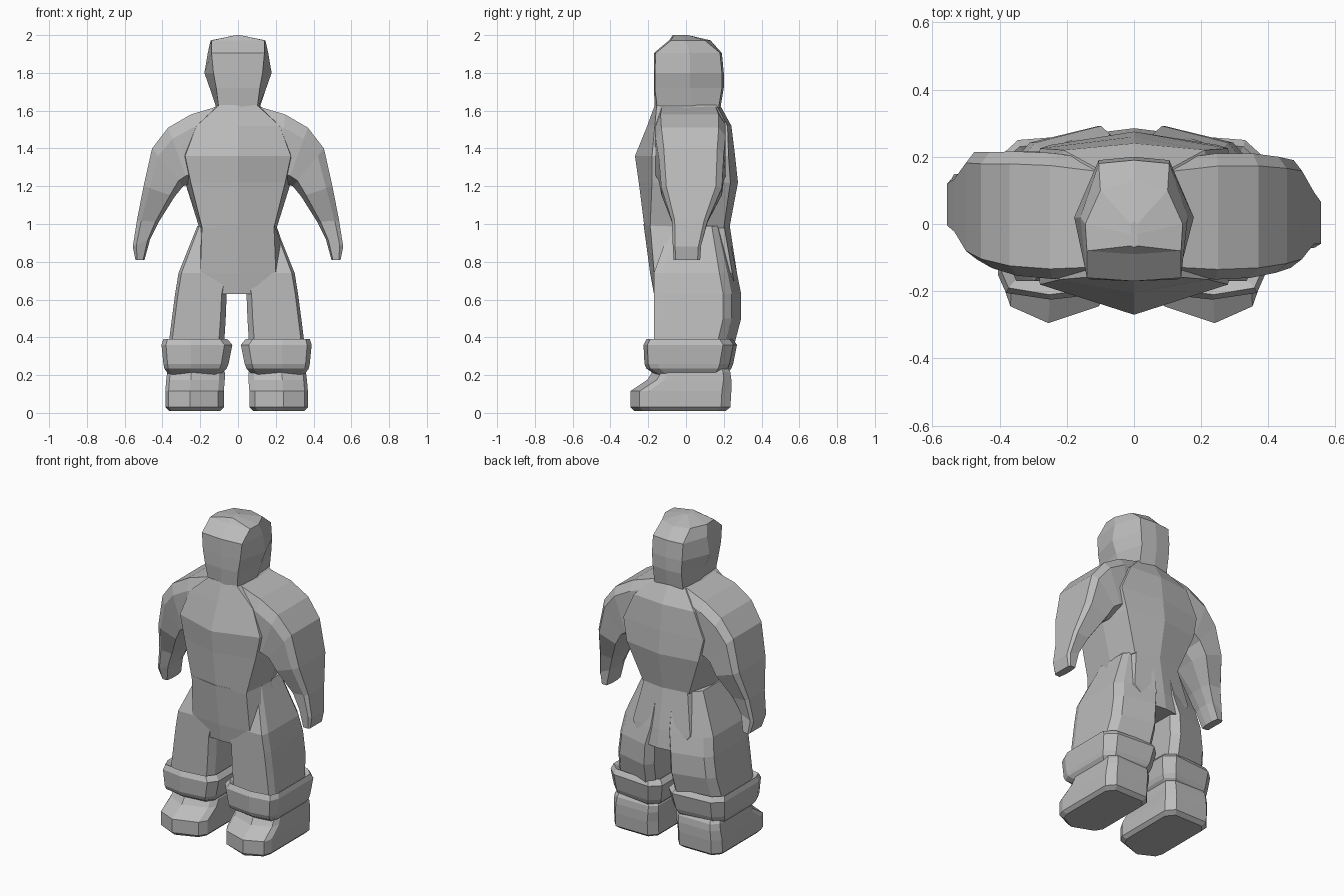
import bpy
import bmesh
from mathutils import Vector

cube = bpy.data.objects.get("Cube")
if cube:
    bpy.data.objects.remove(cube, do_unlink=True)

# one plain colour for the whole figure
grey = bpy.data.materials.new("plain_grey")
grey.use_nodes = True
tone = (0.5, 0.5, 0.5, 1)
grey.diffuse_color = tone
grey.node_tree.nodes["Principled BSDF"].inputs["Base Color"].default_value = tone


def loft(name, rings):
    """Skin a list of equal-length rings and cap both ends."""
    bm = bmesh.new()
    loops = [[bm.verts.new(p) for p in ring] for ring in rings]
    for low, high in zip(loops, loops[1:]):
        for i in range(len(low)):
            j = (i + 1) % len(low)
            bm.faces.new((low[i], low[j], high[j], high[i]))
    bm.faces.new(loops[0])
    bm.faces.new(loops[-1])
    bmesh.ops.recalc_face_normals(bm, faces=bm.faces)
    mesh = bpy.data.meshes.new(name)
    bm.to_mesh(mesh)
    bm.free()
    mesh.materials.append(grey)
    obj = bpy.data.objects.new(name, mesh)
    bpy.context.collection.objects.link(obj)
    return obj


def body_ring(z, fx, sx, bx, fc, fs, sy, bs, bc):
    """Symmetric eight-point ring: front, side and back half widths, then depths."""
    return [Vector(p) for p in (
        (0, fc, z), (fx, fs, z), (sx, sy, z), (bx, bs, z),
        (0, bc, z), (-bx, bs, z), (-sx, sy, z), (-fx, fs, z))]


def limb_ring(z, x0, x1, y0, y1, side, cut, tip=0.0, slope=0.0):
    """Box with cut corners, a front tip and a back that slopes away outward."""
    w, d = (x1 - x0) * cut, (y1 - y0) * cut * 0.7
    pts = [(x0 + 0.58 * (x1 - x0), y0 - tip), (x1 - w * 0.4, y0 + tip),
           (x1, y0 + d + tip), (x1, y1 - d - slope), (x1 - w, y1 - slope),
           (x0 + w, y1), (x0, y1 - d), (x0, y0 + d + tip), (x0 + w * 0.7, y0 + tip)]
    offset = 0.015 if side < 0 else 0.0
    return [Vector((side * (x + offset), y, z)) for x, y in pts]


def arm_ring(inner, outer, y0, y1, side, back):
    """Slice across the arm, flat on the outside, between two points."""
    a, b = Vector((inner[0], 0, inner[1])), Vector((outer[0], 0, outer[1]))
    ring = []
    for t, k in ((0, .3), (0, .7), (.15, 1), (.85, 1), (1, .9), (1, .08), (.8, 0), (.15, 0)):
        p = a.lerp(b, t)
        ring.append(Vector((side * p.x, y0 + k * (y1 - y0) + back, p.z)))
    return ring


# head
loft("head", [body_ring(*r) for r in (
    (1.60, .10, .11, .10, -.165, -.15, .02, .17, .18),
    (1.72, .115, .15, .10, -.17, -.165, .02, .19, .20),
    (1.80, .13, .178, .105, -.17, -.165, .02, .19, .20),
    (1.905, .14, .16, .105, -.17, -.16, .02, .18, .19),
    (1.972, .14, .145, .10, -.09, -.08, 0, .10, .13),
    (2.00, .01, .01, .01, -.07, -.065, -.03, 0, .01))])

# torso from neck to waist
loft("torso", [body_ring(*r) for r in (
    (1.63, .10, .11, .10, -.165, -.155, .02, .16, .18),
    (1.52, .22, .25, .21, -.205, -.165, .03, .22, .24),
    (1.36, .28, .30, .28, -.27, -.18, .03, .225, .26),
    (1.22, .25, .28, .25, -.25, -.18, .05, .235, .275),
    (0.98, .19, .205, .16, -.22, -.19, .03, .20, .23))])

# trouser top from waist to crotch
loft("pelvis", [body_ring(*r) for r in (
    (1.00, .19, .20, .15, -.225, -.19, .03, .20, .23),
    (0.74, .20, .29, .20, -.19, -.168, .03, .245, .27),
    (0.63, .14, .26, .12, -.17, -.16, .03, .27, .285))])

for label, side in (("left", 1), ("right", -1)):
    # shoulder, arm and hand; the right arm swings slightly back
    slices = (
        ((.08, 1.25), (.10, 1.625), -.155, .19),
        ((.22, 1.22), (.25, 1.58), -.165, .21),
        ((.26, 1.21), (.37, 1.51), -.16, .21),
        ((.29, 1.20), (.455, 1.40), -.145, .20),
        ((.335, 1.145), (.50, 1.20), -.13, .19),
        ((.42, 1.01), (.535, 1.02), -.075, .115),
        ((.465, .92), (.557, .88), -.07, .08),
        ((.495, .81), (.543, .81), -.065, .075))
    loft(label + "_arm", [
        arm_ring(*s, side, 0.0015 * i * i if side < 0 else 0.0)
        for i, s in enumerate(slices)])

    # trouser leg, leaning out from the waist
    loft(label + "_leg", [limb_ring(*r, side, cut=.14, slope=.05) for r in (
        (.99, .02, .20, -.08, .215),
        (.74, .02, .30, -.17, .27),
        (.63, .045, .318, -.17, .292),
        (.50, .05, .335, -.17, .292),
        (.34, .06, .355, -.17, .25))])

    # flared cuff with a groove around the leg
    loft(label + "_cuff", [limb_ring(*r, side, cut=.16, tip=.01, slope=.02) for r in (
        (.20, .08, .35, -.15, .21),
        (.235, .045, .375, -.20, .24),
        (.26, .035, .38, -.21, .25),
        (.36, .015, .39, -.215, .27),
        (.39, .04, .38, -.20, .25),
        (.36, .08, .34, -.16, .21))])

    # boot with a pointed toe
    loft(label + "_boot", [limb_ring(*r, side, cut=.14, tip=.025) for r in (
        (.01, .08, .35, -.25, .21),
        (.03, .06, .37, -.27, .235),
        (.115, .06, .37, -.27, .24),
        (.175, .055, .365, -.18, .24),
        (.215, .055, .36, -.155, .235),
        (.24, .07, .35, -.14, .22))])
